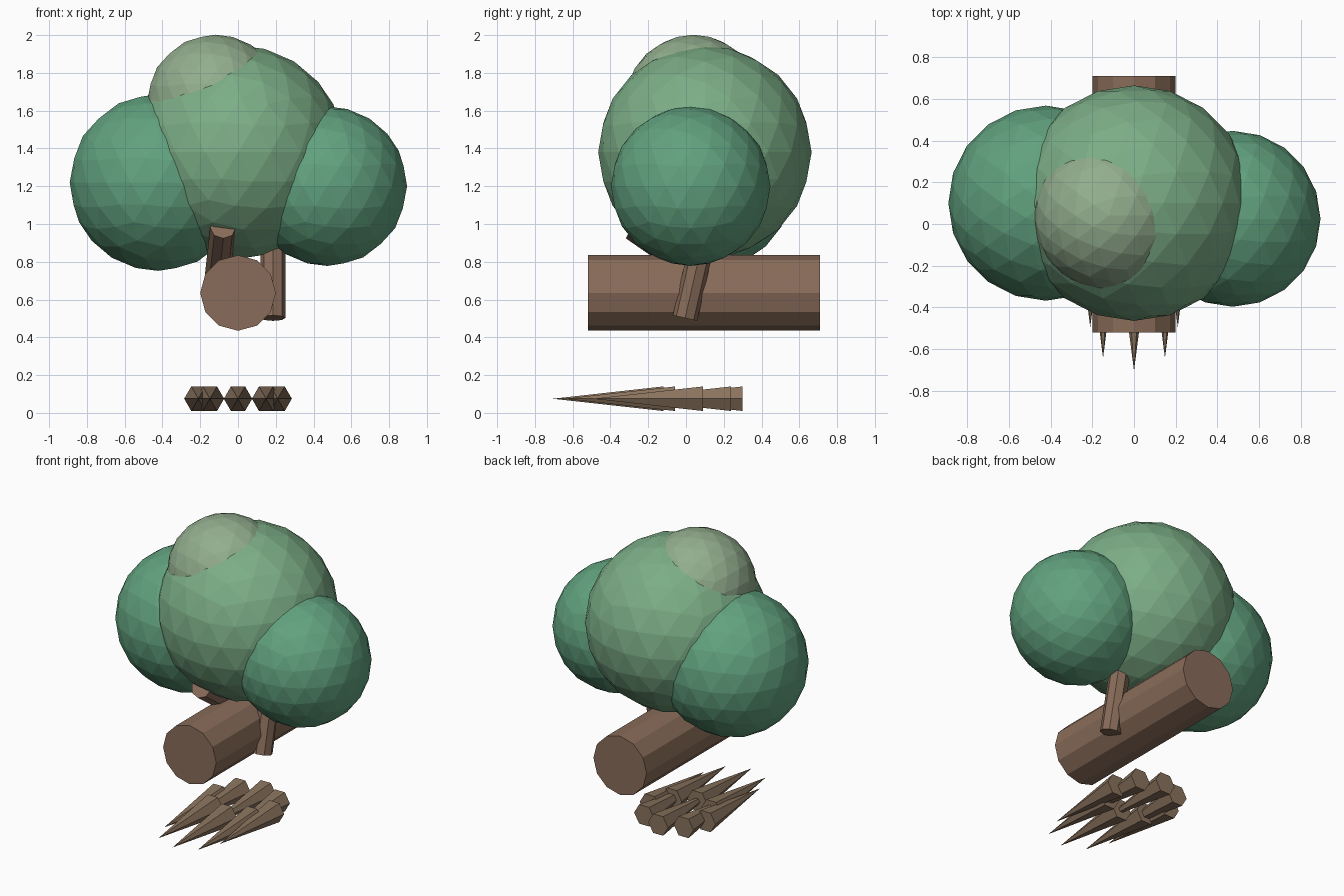
import bpy, math
from mathutils import Vector

if "Cube" in bpy.data.objects:
    bpy.data.objects.remove(bpy.data.objects["Cube"])


def material(name, rgb):
    m = bpy.data.materials.new(name)
    m.diffuse_color = (*rgb, 1)
    m.use_nodes = True
    m.node_tree.nodes["Principled BSDF"].inputs["Base Color"].default_value = m.diffuse_color
    return m


bark = material("bark", (0.25, 0.15, 0.10))
root_brown = material("root_brown", (0.25, 0.17, 0.11))
leaf_mid = material("leaf_mid", (0.20, 0.42, 0.24))
leaf_dark = material("leaf_dark", (0.12, 0.36, 0.21))
leaf_light = material("leaf_light", (0.29, 0.42, 0.27))


def finish(name, mat):
    o = bpy.context.object
    o.name = name
    o.data.materials.append(mat)
    return o


def rod(name, start, end, r1, r2, sides, mat):
    """Flat-sided rod or cone from start to end."""
    a, b = Vector(start), Vector(end)
    d = b - a
    # pitch and heading that turn local z onto the rod's direction
    pitch = math.acos(d.z / d.length)
    heading = math.atan2(d.y, d.x)
    bpy.ops.mesh.primitive_cone_add(vertices=sides, radius1=r1, radius2=r2,
                                    depth=d.length, location=(a + b) / 2,
                                    rotation=(0, pitch, heading))
    return finish(name, mat)


def foliage(name, loc, r, mat):
    bpy.ops.mesh.primitive_ico_sphere_add(subdivisions=3, radius=r, location=loc)
    return finish(name, mat)


# Leaf clumps
foliage("foliage_main", (0, 0.10, 1.38), 0.565, leaf_mid)
foliage("foliage_left", (-0.423, 0.10, 1.22), 0.468, leaf_dark)
foliage("foliage_right", (0.473, 0.025, 1.20), 0.422, leaf_dark)
foliage("foliage_top", (-0.12, 0.04, 1.64), 0.362, leaf_light)

# Trunk lying front to back
rod("trunk", (0, 0.71, 0.635), (0, -0.52, 0.635), 0.2, 0.2, 12, bark)

# Two side branches reaching into the leaves
rod("branch_right", (0.185, -0.005, 0.502), (0.185, 0.095, 0.94), 0.066, 0.066, 8, bark)
rod("branch_left", (-0.11, 0.11, 0.71), (-0.08, -0.28, 0.98), 0.068, 0.068, 8, bark)

# Ring of root spikes pointing forward
for i in range(8):
    t = i * math.tau / 8
    x, y = 0.21 * math.sin(t), 0.09 + 0.21 * math.cos(t)
    rod(f"root_{i + 1}", (x, y, 0.075), (x, y - 0.585, 0.075), 0.075, 0, 6, root_brown)
